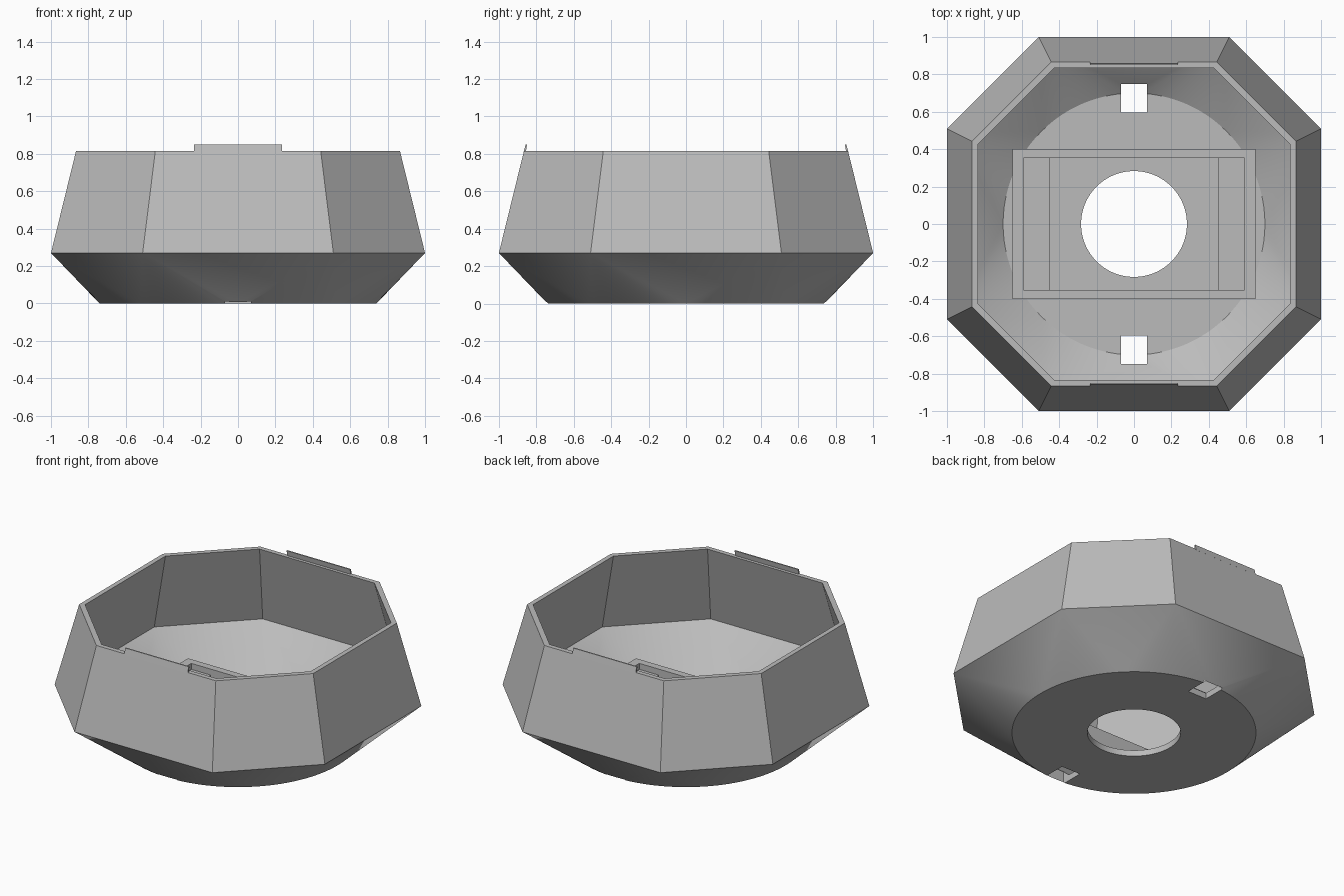
import bpy, bmesh, math

if "Cube" in bpy.data.objects:
    bpy.data.objects.remove(bpy.data.objects["Cube"], do_unlink=True)

grey = bpy.data.materials.new("plain_grey")
grey.use_nodes = True
colour = (0.50, 0.50, 0.50, 1)
grey.diffuse_color = colour
grey.node_tree.nodes["Principled BSDF"].inputs["Base Color"].default_value = colour


def octagon(apothem, half, z):
    """Octagon with wide straight sides and shorter diagonals."""
    pts = []
    for sx in (-1, 1):
        for sy in (-1, 1):
            pts += [(sx * apothem, sy * half, z), (sx * half, sy * apothem, z)]
    return pts


def circle(radius, z, n=96):
    return [(radius * math.cos(2 * math.pi * i / n),
             radius * math.sin(2 * math.pi * i / n), z) for i in range(n)]


def block(x0, x1, y0, y1, z0, z1):
    return [(x, y, z) for x in (x0, x1) for y in (y0, y1) for z in (z0, z1)]


def hull(name, points):
    """Convex solid wrapped around the given points."""
    bm = bmesh.new()
    for p in points:
        bm.verts.new(p)
    bmesh.ops.convex_hull(bm, input=bm.verts[:])
    bmesh.ops.dissolve_limit(bm, angle_limit=0.002, verts=bm.verts[:], edges=bm.edges[:])
    bmesh.ops.recalc_face_normals(bm, faces=bm.faces[:])
    mesh = bpy.data.meshes.new(name)
    bm.to_mesh(mesh)
    bm.free()
    mesh.materials.append(grey)
    obj = bpy.data.objects.new(name, mesh)
    bpy.context.collection.objects.link(obj)
    return obj


def cut(obj, points):
    cutter = hull("cutter", points)
    cutter.hide_render = True
    mod = obj.modifiers.new("cut", "BOOLEAN")
    mod.operation = "DIFFERENCE"
    mod.solver = "EXACT"
    mod.object = cutter
    bpy.context.view_layer.objects.active = obj
    bpy.ops.object.modifier_apply(modifier=mod.name)
    bpy.data.objects.remove(cutter, do_unlink=True)


# Shell: round base blending into an octagonal wall that leans inwards
shell = hull("shell", circle(0.74, 0) + octagon(1.0, 0.51, 0.27) + octagon(0.866, 0.442, 0.815))
cut(shell, circle(0.70, 0.04) + octagon(0.965, 0.493, 0.28) + octagon(0.81, 0.412, 0.915))
cut(shell, circle(0.283, -0.1) + circle(0.283, 0.1))

# Slots through the floor, front and back
for s in (-1, 1):
    cut(shell, block(-0.07, 0.07, s * 0.595, s * 0.748, -0.1, 0.3))

# Rectangular tray frame around the centre hole
frame = hull("tray_frame", block(-0.65, 0.65, -0.40, 0.40, 0.035, 0.19))
cut(frame, block(-0.592, 0.592, -0.352, 0.352, 0, 0.3))

# Ledges at both ends of the tray
for side, s in (("left", 1), ("right", -1)):
    hull("tray_ledge_" + side, block(s * 0.45, s * 0.595, -0.355, 0.355, 0.035, 0.15))

# Thin lips on the front and back rim, following the wall slope
for side, s in (("front", -1), ("back", 1)):
    lip = [(x, s * y, z) for x in (-0.235, 0.235)
           for y, z in ((0.868, 0.808), (0.857, 0.85), (0.849, 0.85), (0.856, 0.808))]
    hull("rim_lip_" + side, lip)

# Smooth the cone parts of the shell, keeping the creases sharp
bpy.ops.object.select_all(action="DESELECT")
shell.select_set(True)
bpy.context.view_layer.objects.active = shell
bpy.ops.object.shade_smooth_by_angle(angle=math.radians(30))
